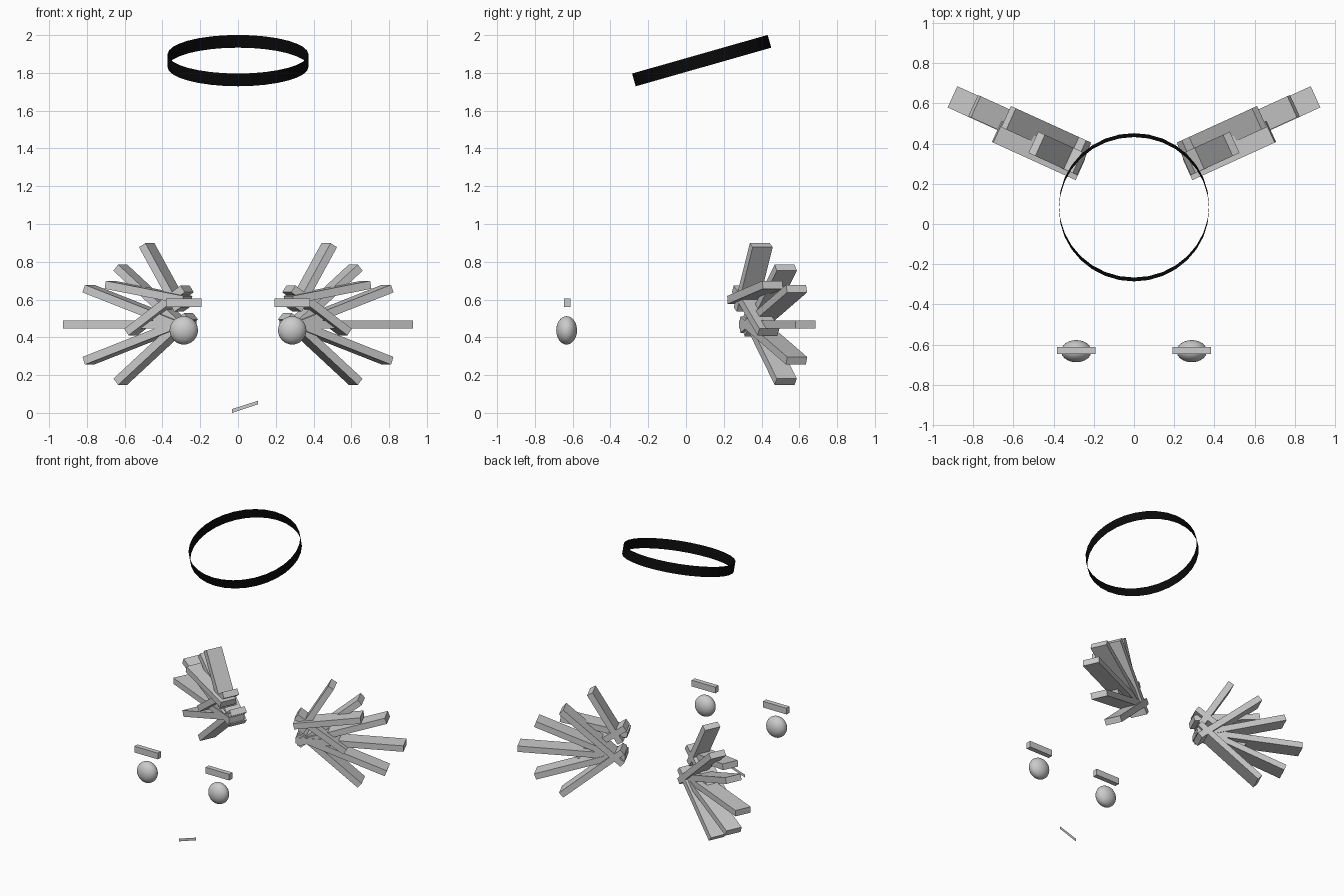
import bpy
from math import radians, atan2, hypot
from mathutils import Matrix, Vector

if "Cube" in bpy.data.objects:
    bpy.data.objects.remove(bpy.data.objects["Cube"])

WING_YAW = radians(24.5)


def finish(name, matrix=None, mirror=True):
    """Name the active object, bake its placement and mirror it across x = 0."""
    ob = bpy.context.object
    ob.name = ob.data.name = name
    if matrix:
        ob.data.transform(matrix)
    if mirror:
        ob.modifiers.new("Mirror", 'MIRROR').use_axis[0] = True
    return ob


def box(name, size, matrix, mirror=True):
    bpy.ops.mesh.primitive_cube_add(size=1)
    return finish(name, matrix @ Matrix.Diagonal((*size, 1)), mirror)


def feather(name, start, end, depth):
    """Plank between two (along, z) points in the swept-back wing plane."""
    (s0, z0), (s1, z1) = start, end
    yaw = Matrix.Rotation(WING_YAW, 4, 'Z')
    mid = Matrix.Translation(((s0 + s1) / 2, depth, (z0 + z1) / 2))
    pitch = Matrix.Rotation(-atan2(z1 - z0, s1 - s0), 4, 'Y')
    box(name, (hypot(s1 - s0, z1 - z0), 0.116, 0.043), yaw @ mid @ pitch)


# Rear fan of five feathers, symmetric about its middle one
ZC = 0.467
feather("rear_feather_middle", (0.36, ZC), (1.083, ZC), 0.201)
for label, k in (("upper", 1), ("lower", -1)):
    feather(f"rear_feather_{label}_inner", (0.367, ZC - 0.023 * k), (0.964, ZC + 0.191 * k), 0.204)
    feather(f"rear_feather_{label}_outer", (0.375, ZC - 0.045 * k), (0.786, ZC + 0.302 * k), 0.222)

# Front fan of three shorter feathers
feather("front_feather_middle", (0.358, 0.598), (0.808, 0.678), 0.136)
feather("front_feather_upper", (0.40, 0.547), (0.605, 0.888), 0.162)
feather("front_feather_lower", (0.37, 0.657), (0.697, 0.428), 0.162)

# Eyes
bpy.ops.mesh.primitive_uv_sphere_add(segments=32, ring_count=16, radius=1)
finish("eyes", Matrix.Translation((0.287, -0.632, 0.437)) @ Matrix.Diagonal((0.075, 0.055, 0.075, 1)))
bpy.ops.object.shade_smooth()

# Eyebrows
box("eyebrows", (0.19, 0.035, 0.045), Matrix.Translation((0.287, -0.629, 0.582)))

# Mouth: a flat slanted strip
mesh = bpy.data.meshes.new("mouth")
mesh.from_pydata([(-0.032, -0.632, 0), (0.105, -0.632, 0.045),
                  (0.105, -0.632, 0.064), (-0.032, -0.632, 0.02)], [], [(0, 1, 2, 3)])
bpy.context.collection.objects.link(bpy.data.objects.new("mouth", mesh))

# Halo: thin open band tilted up at the back
bpy.ops.mesh.primitive_cylinder_add(vertices=32, radius=0.373, depth=0.07, end_fill_type='NOTHING')
halo = finish("halo", Matrix.Translation((0, 0.083, 1.865)) @ Matrix.Rotation(radians(15.9), 4, 'X'), False)
black = bpy.data.materials.new("black")
black.diffuse_color = (0.003, 0.003, 0.003, 1)
black.use_nodes = True
black.node_tree.nodes["Principled BSDF"].inputs["Base Color"].default_value = black.diffuse_color
halo.data.materials.append(black)
